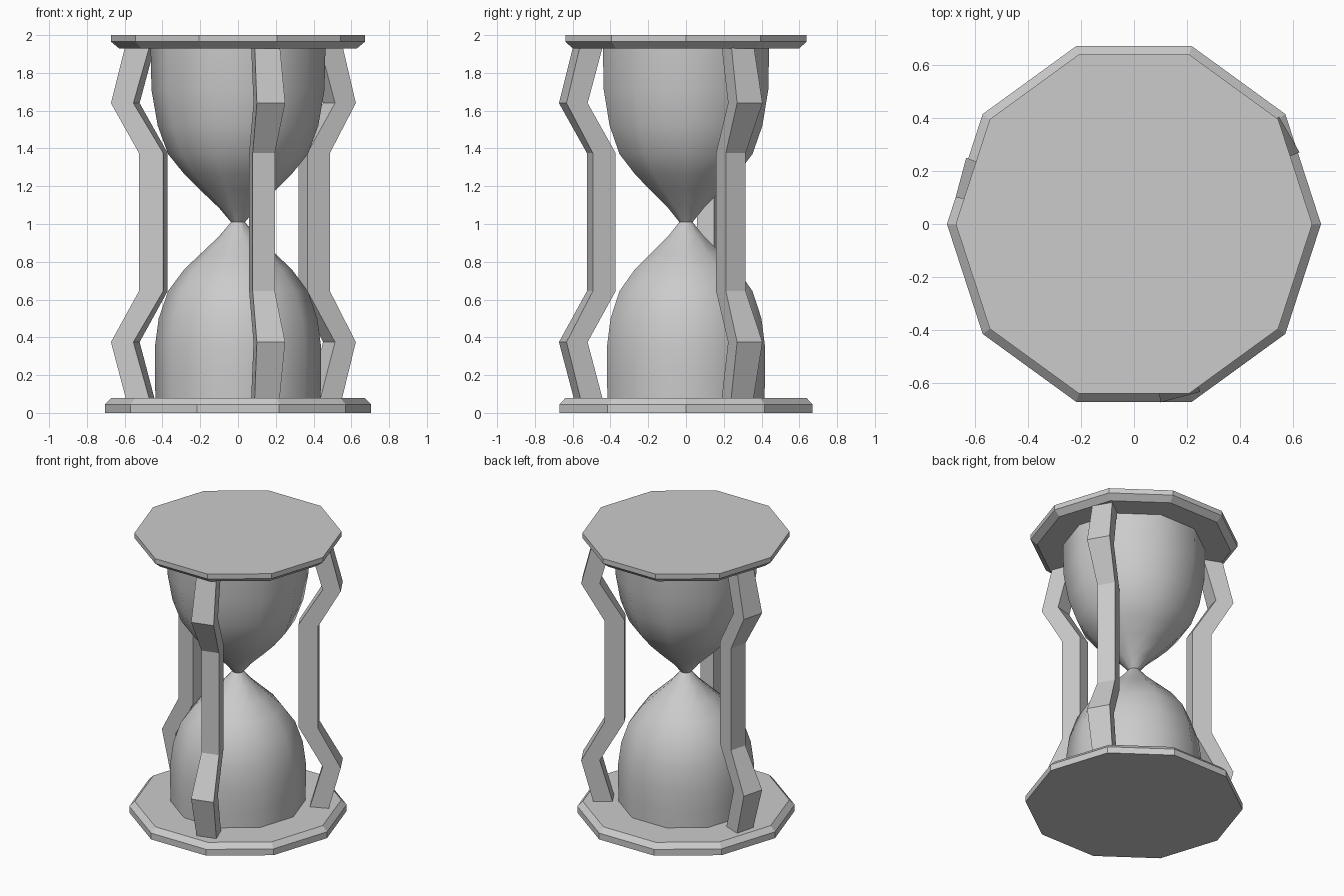
import bpy, bmesh
from math import sin, cos, pi, radians

if "Cube" in bpy.data.objects:
    bpy.data.objects.remove(bpy.data.objects["Cube"])


def make_object(name, bm, smooth=None):
    bmesh.ops.recalc_face_normals(bm, faces=bm.faces)
    mesh = bpy.data.meshes.new(name)
    bm.to_mesh(mesh)
    bm.free()
    ob = bpy.data.objects.new(name, mesh)
    bpy.context.collection.objects.link(ob)
    if smooth:
        bpy.ops.object.select_all(action='DESELECT')
        ob.select_set(True)
        bpy.context.view_layer.objects.active = ob
        bpy.ops.object.shade_smooth_by_angle(angle=radians(smooth))
    return ob


def loft(name, rings, smooth=None):
    """Skin a stack of closed rings and cap both ends."""
    bm = bmesh.new()
    loops = [[bm.verts.new(p) for p in ring] for ring in rings]
    n = len(loops[0])
    for a, b in zip(loops, loops[1:]):
        for i in range(n):
            j = (i + 1) % n
            bm.faces.new((a[i], a[j], b[j], b[i]))
    bm.faces.new(loops[0][::-1])
    bm.faces.new(loops[-1])
    return make_object(name, bm, smooth)


def lathe(name, profile, sides=10, smooth=None):
    rings = [[(r * cos(2 * pi * i / sides), r * sin(2 * pi * i / sides), z)
              for i in range(sides)] for r, z in profile]
    return loft(name, rings, smooth)


# Ten-sided chamfered end plates
lathe("base_plate", [(0.705, 0), (0.705, 0.045), (0.67, 0.08)])
lathe("top_plate", [(0.63, 1.93), (0.672, 1.965), (0.672, 2.0)])

# Glass: two bulbs meeting at a narrow waist
lathe("glass_bulbs", [
    (0.437, 0.07), (0.44, 0.20), (0.44, 0.35), (0.42, 0.50), (0.37, 0.645),
    (0.285, 0.76), (0.195, 0.845), (0.10, 0.935), (0.037, 1.01),
    (0.10, 1.085), (0.20, 1.18), (0.285, 1.265), (0.37, 1.37),
    (0.425, 1.52), (0.458, 1.71), (0.463, 1.94)], smooth=60)

# Bent posts: wedge cross-section whose radius changes with height
POST = [(0.475, 0.60, 0.075), (0.56, 0.68, 0.375), (0.40, 0.53, 0.645),
        (0.40, 0.53, 1.375), (0.56, 0.68, 1.64), (0.475, 0.605, 1.935)]
HALF = radians(6.55)
for name, angle in (("front_post", -75), ("left_post", 165), ("right_post", 30)):
    a0, a1 = radians(angle) - HALF, radians(angle) + HALF
    loft(name, [[(r * cos(a), r * sin(a), z) for r, a in
                 ((ri, a0), (ro, a0), (ro, a1), (ri, a1))]
                for ri, ro, z in POST])
